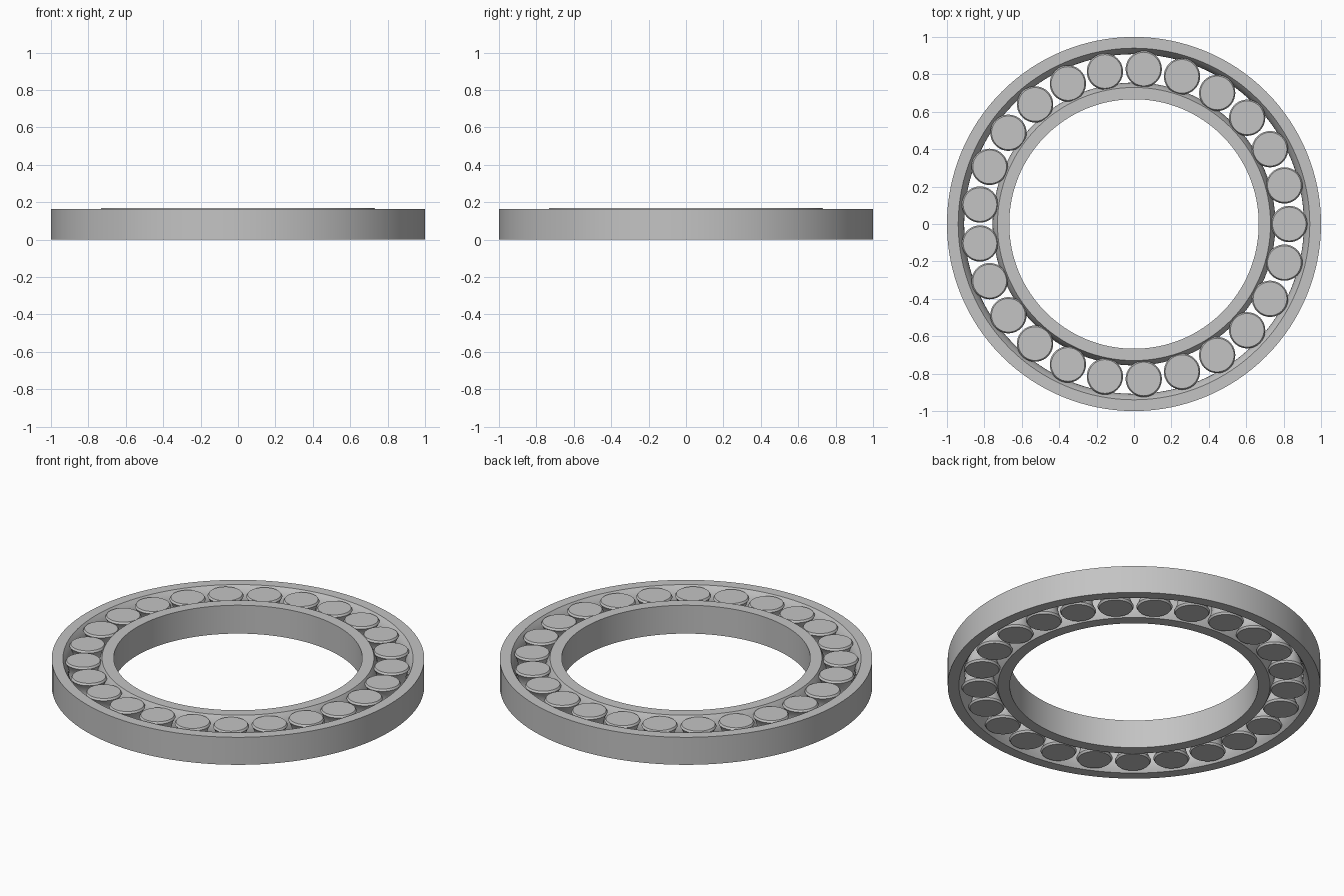
import bpy
import math

old = bpy.data.objects.get("Cube")
if old:
    bpy.data.objects.remove(old, do_unlink=True)

ROLLERS = 25
PITCH = 0.83      # radius of the circle of rollers
HEIGHT = 0.163

steel = bpy.data.materials.new("steel grey")
steel.use_nodes = True
grey = (0.55, 0.55, 0.55, 1)
steel.diffuse_color = grey
steel.node_tree.nodes["Principled BSDF"].inputs["Base Color"].default_value = grey


def arc(r_end, r_mid, z0, z1, n=10):
    """Curved flank running from z0 to z1, reaching r_mid half way."""
    pts = []
    for i in range(n + 1):
        t = i / n
        pts.append((r_mid + (r_end - r_mid) * (2 * t - 1) ** 2, z0 + (z1 - z0) * t))
    return pts


def lathe(name, profile, sides, closed):
    """Spin an (r, z) profile about z; open profiles get flat end caps."""
    n = len(profile)
    verts, faces = [], []
    for s in range(sides):
        a = 2 * math.pi * s / sides
        verts += [(r * math.cos(a), r * math.sin(a), z) for r, z in profile]
    for s in range(sides):
        a, b = s * n, (s + 1) % sides * n
        for i in range(n if closed else n - 1):
            j = (i + 1) % n
            faces.append((a + i, b + i, b + j, a + j))
    if not closed:
        faces.append([s * n for s in reversed(range(sides))])
        faces.append([s * n + n - 1 for s in range(sides)])
    mesh = bpy.data.meshes.new(name)
    mesh.from_pydata(verts, [], faces)
    mesh.materials.append(steel)
    obj = bpy.data.objects.new(name, mesh)
    bpy.context.collection.objects.link(obj)
    bpy.ops.object.select_all(action="DESELECT")
    obj.select_set(True)
    bpy.context.view_layer.objects.active = obj
    bpy.ops.object.shade_smooth_by_angle(angle=math.radians(30))
    return obj


# Outer ring, with its raceway bulging inward
bulge = arc(0.94, 0.908, 0, HEIGHT)
lathe("outer_ring", [(1, 0), (1, HEIGHT)] + bulge[::-1], 128, True)

# Inner ring, slightly taller, with its raceway bulging outward
top = HEIGHT + 0.005
lathe("inner_ring", arc(0.73, 0.756, 0, top) + [(0.667, top), (0.667, 0)], 128, True)

# Waisted rollers with chamfered ends
low, high = 0.003, HEIGHT - 0.002
flank = arc(0.097, 0.076, low + 0.011, high - 0.011)
roller = lathe("roller", [(0.09, low)] + flank + [(0.09, high)], 40, False)
for k in range(ROLLERS):
    part = roller if k == 0 else roller.copy()
    if k:
        bpy.context.collection.objects.link(part)
    part.name = f"roller_{k + 1}"
    a = 2 * math.pi * k / ROLLERS
    part.location = (PITCH * math.cos(a), PITCH * math.sin(a), 0)

# Outward normals on the spun shapes
import bmesh
for obj in bpy.data.objects:
    if obj.name in ("outer_ring", "inner_ring", "roller_1"):
        bm = bmesh.new()
        bm.from_mesh(obj.data)
        bmesh.ops.recalc_face_normals(bm, faces=bm.faces)
        bm.to_mesh(obj.data)
        bm.free()
